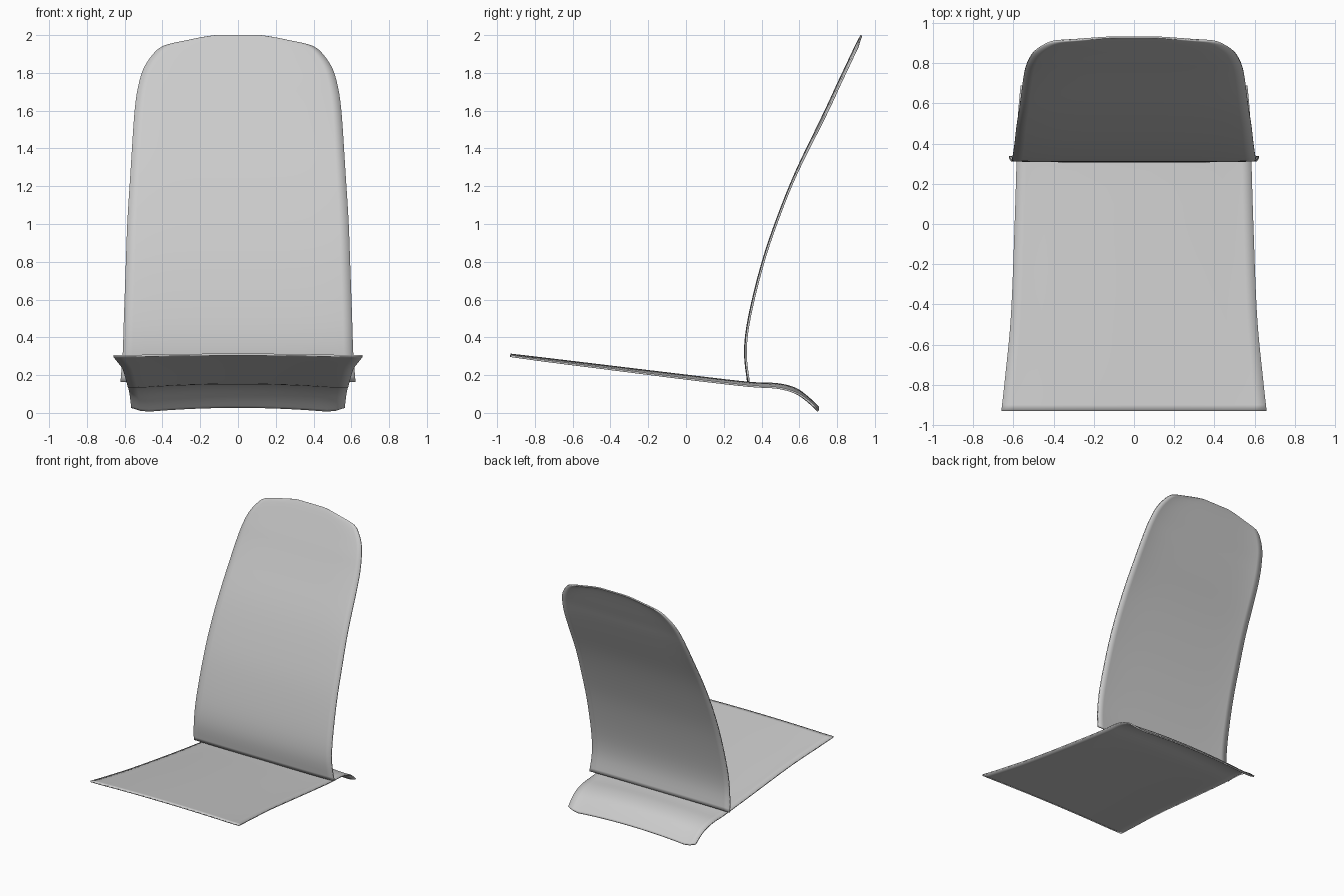
import bpy, bmesh

if "Cube" in bpy.data.objects:
    bpy.data.objects.remove(bpy.data.objects["Cube"])

COLS = 24


def smooth_rows(keys, steps=4):
    """Catmull-Rom resample of a short list of section keys."""
    out = []
    for i in range(len(keys) - 1):
        a, b = keys[max(i - 1, 0)], keys[i]
        c, d = keys[i + 1], keys[min(i + 2, len(keys) - 1)]
        for k in range(steps):
            t = k / steps
            out.append([0.5 * (2 * q + (r - p) * t + (2 * p - 5 * q + 4 * r - s) * t * t
                               + (3 * q - p - 3 * r + s) * t ** 3)
                        for p, q, r, s in zip(a, b, c, d)])
    return out + [list(keys[-1])]


def shell(name, rows, place, thickness):
    """Loft a thin sheet through rows; place(row, s) gives a point for s in -1..1."""
    bm = bmesh.new()
    grid = [[bm.verts.new(place(r, 2 * j / COLS - 1)) for j in range(COLS + 1)] for r in rows]
    for lo, hi in zip(grid, grid[1:]):
        for j in range(COLS):
            bm.faces.new((lo[j], lo[j + 1], hi[j + 1], hi[j]))
    bmesh.ops.recalc_face_normals(bm, faces=bm.faces)
    mesh = bpy.data.meshes.new(name)
    bm.to_mesh(mesh)
    bm.free()
    ob = bpy.data.objects.new(name, mesh)
    bpy.context.collection.objects.link(ob)
    mod = ob.modifiers.new("thickness", "SOLIDIFY")
    mod.thickness = thickness
    mod.offset = 0
    bpy.context.view_layer.objects.active = ob
    ob.select_set(True)
    bpy.ops.object.shade_smooth_by_angle()
    ob.select_set(False)
    return ob


# Seat: slightly crowned sheet, flared front, rear lip rolled down
# keys: y, z on centre line, half width, edge drop
seat_keys = [
    (-0.93, 0.309, 0.66, 0.008), (-0.75, 0.288, 0.64, 0.012), (-0.45, 0.252, 0.612, 0.014),
    (0.0, 0.198, 0.594, 0.017), (0.33, 0.160, 0.584, 0.017), (0.48, 0.153, 0.58, 0.02),
    (0.575, 0.130, 0.575, 0.022), (0.64, 0.086, 0.57, 0.022), (0.70, 0.030, 0.565, 0.022),
]


def seat_point(r, s):
    y, z, w, drop = r
    a = abs(s)
    z -= drop * min(a / 0.88, 1) ** 2
    if y > 0.58 and a > 0.88:      # softened rear corners
        k = (y - 0.58) / 0.12 * (a - 0.88) / 0.12
        z += 0.022 * k
        y -= 0.015 * k
    return (s * w, y, z)


shell("seat", smooth_rows(seat_keys), seat_point, 0.01)

# Backrest: curved, reclined panel with rounded top corners and rim turned back
# keys: z, y on centre line, half width
back_keys = [
    (0.165, 0.328, 0.622), (0.32, 0.312, 0.61), (0.50, 0.332, 0.604), (0.78, 0.40, 0.594),
    (1.02, 0.48, 0.585), (1.27, 0.58, 0.569), (1.52, 0.70, 0.553), (1.65, 0.762, 0.541),
    (1.74, 0.803, 0.525), (1.82, 0.841, 0.50), (1.89, 0.874, 0.455), (1.94, 0.898, 0.395),
    (1.97, 0.913, 0.27), (1.99, 0.924, 0.17), (1.998, 0.929, 0.11),
]


def back_point(r, s):
    z, y, w = r
    rim = 0.012 * abs(s) ** 6 * max(0.4, min(1, (z - 0.9) / 0.7))
    fade = min(1, max(0, (2.0 - z) / 0.06))
    return (s * w, y + rim * fade, z)


shell("backrest", smooth_rows(back_keys), back_point, 0.01)
